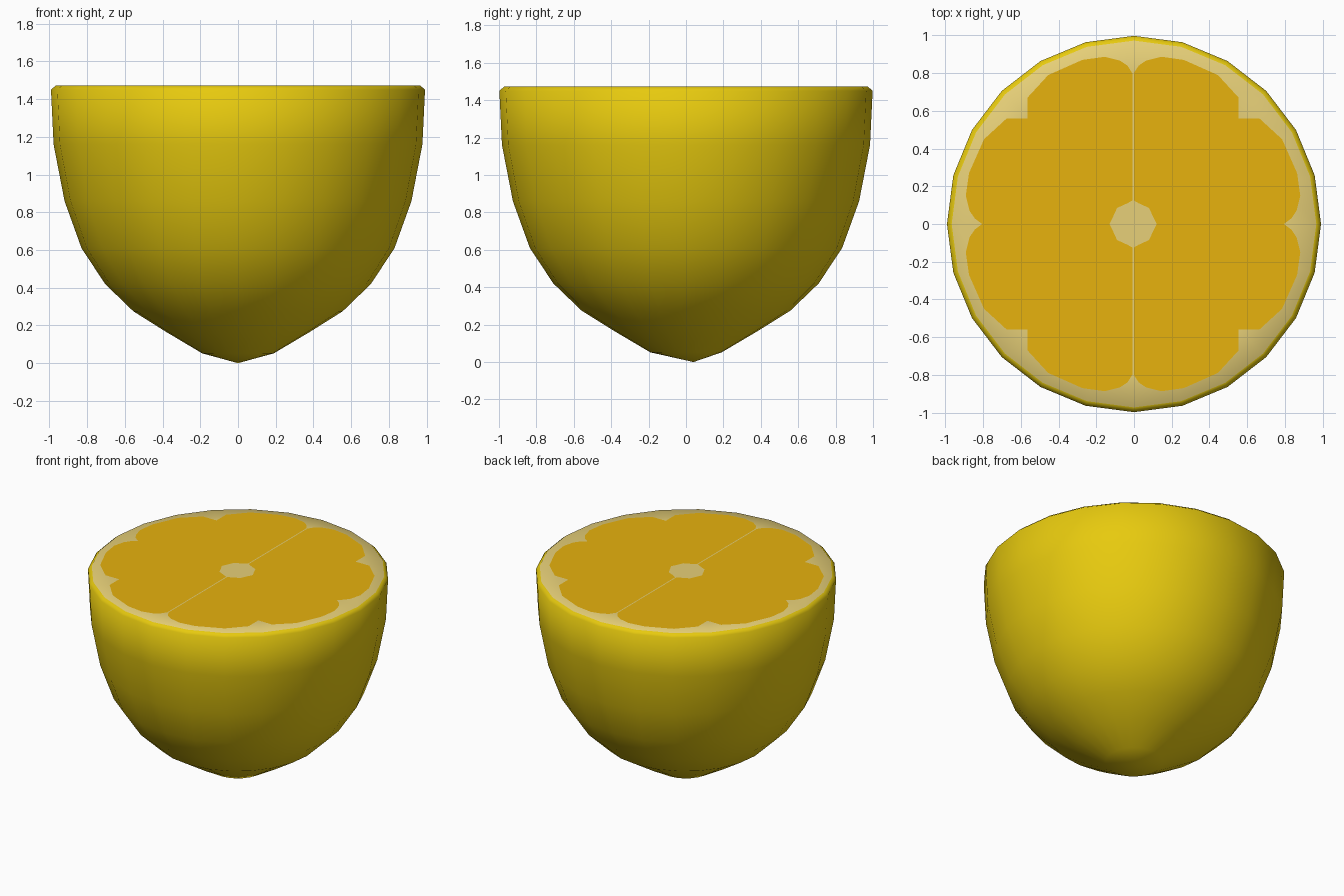
import bpy, bmesh, math

if "Cube" in bpy.data.objects:
    bpy.data.objects.remove(bpy.data.objects["Cube"])


def material(name, srgb):
    m = bpy.data.materials.new(name)
    lin = [((c / 255 + 0.055) / 1.055) ** 2.4 if c > 10 else c / 255 / 12.92 for c in srgb]
    m.diffuse_color = (*lin, 1)
    m.use_nodes = True
    m.node_tree.nodes["Principled BSDF"].inputs["Base Color"].default_value = m.diffuse_color
    return m


rind_mat = material("rind yellow", (238, 208, 15))
pith_mat = material("pith cream", (240, 216, 125))
flesh_mat = material("flesh orange", (236, 182, 14))


def finish(bm, name, mats, smooth):
    bmesh.ops.recalc_face_normals(bm, faces=bm.faces)
    for f in bm.faces:
        f.smooth = smooth
    me = bpy.data.meshes.new(name)
    bm.to_mesh(me)
    bm.free()
    for m in mats:
        me.materials.append(m)
    ob = bpy.data.objects.new(name, me)
    bpy.context.collection.objects.link(ob)
    return ob


# Peel: 24-sided revolved profile, with the pith closing the cut top
SIDES = 24
profile = [(0.19, 0.052), (0.38, 0.165), (0.555, 0.275), (0.705, 0.42), (0.83, 0.61),
           (0.92, 0.86), (0.978, 1.16), (0.992, 1.45), (0.967, 1.472), (0.80, 1.472)]
bm = bmesh.new()
rings = []
for r, z in profile:
    ring = []
    for i in range(SIDES):
        a = math.tau * i / SIDES
        ring.append(bm.verts.new((r * math.cos(a), 1.006 * r * math.sin(a), z)))
    rings.append(ring)
for k in range(len(rings) - 1):
    for i in range(SIDES):
        j = (i + 1) % SIDES
        f = bm.faces.new((rings[k][i], rings[k][j], rings[k + 1][j], rings[k + 1][i]))
        f.material_index = 1 if k == len(rings) - 2 else 0
tip = bm.verts.new((0, 0.04, 0))
for i in range(SIDES):
    bm.faces.new((tip, rings[0][(i + 1) % SIDES], rings[0][i]))
bm.faces.new(rings[-1]).material_index = 1
finish(bm, "peel_and_pith", [rind_mat, pith_mat], True)

# Flesh: eight mirrored wedges around the pale core
half_lobe = [(0.0, 0.80), (0.03, 0.84), (0.07, 0.867), (0.15, 0.887), (0.27, 0.87),
             (0.45, 0.79), (0.56, 0.67), (0.56, 0.555), (0.085, 0.085), (0.03, 0.11), (0.0, 0.125)]
bm = bmesh.new()
for sx in (1, -1):
    for sy in (1, -1):
        for swap in (False, True):
            pts = [(y, x) if swap else (max(x, 0.004), y) for x, y in half_lobe]
            if (sx * sy < 0) != swap:
                pts.reverse()
            bm.faces.new([bm.verts.new((sx * x - 0.005, sy * y, 1.476)) for x, y in pts])
for f in bm.faces:
    f.normal_update()
    if f.normal.z < 0:
        f.normal_flip()
me = bpy.data.meshes.new("flesh_segments")
bm.to_mesh(me)
bm.free()
me.materials.append(flesh_mat)
bpy.context.collection.objects.link(bpy.data.objects.new("flesh_segments", me))
